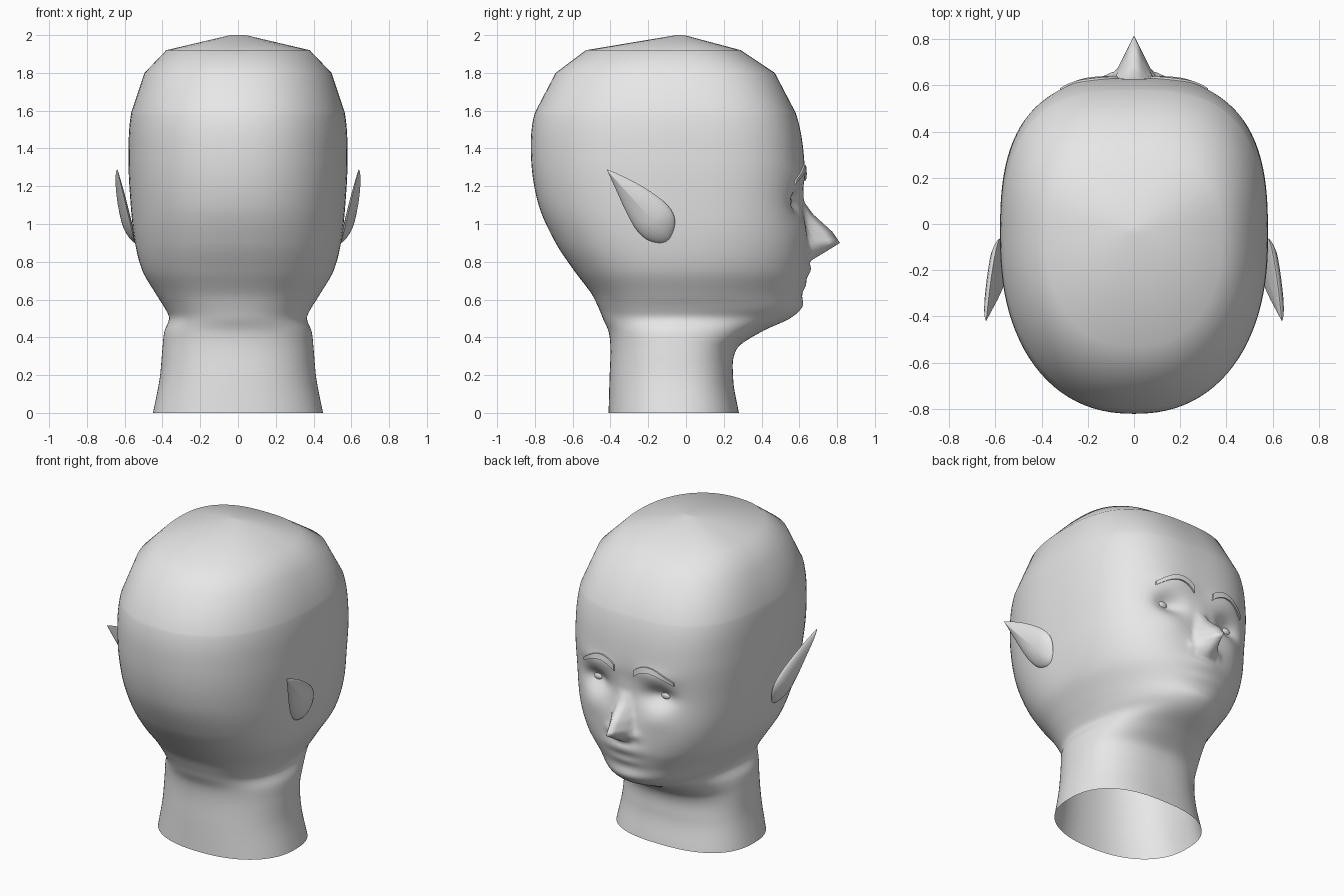
import bpy, bmesh, math
from mathutils import Vector
from mathutils.bvhtree import BVHTree

if "Cube" in bpy.data.objects:
    bpy.data.objects.remove(bpy.data.objects["Cube"], do_unlink=True)

skin = bpy.data.materials.new("plain_grey")
skin.diffuse_color = (0.8, 0.8, 0.8, 1)
skin.use_nodes = True
skin.node_tree.nodes["Principled BSDF"].inputs["Base Color"].default_value = (0.8, 0.8, 0.8, 1)

# Head sections: height, half width, back y, front y, squareness of the front
SECTIONS = [
    (0, .45, -.41, .28, 2.5), (.18, .415, -.405, .25, 2.5), (.34, .4, -.4, .27, 2.4),
    (.43, .39, -.41, .4, 2.1), (.5, .365, -.44, .55, 2), (.55, .385, -.46, .6, 2.1),
    (.63, .435, -.5, .615, 2.2), (.75, .505, -.59, .64, 2.4), (.9, .545, -.69, .645, 2.6),
    (1.1, .568, -.78, .62, 2.8), (1.35, .58, -.82, .625, 2.8), (1.59, .565, -.8, .58, 2.8),
    (1.8, .495, -.69, .47, 2.7), (1.92, .38, -.53, .29, 2.6), (2, .04, -.05, -.01, 2)]
BACK_SQUARENESS = 2.25
# Nose ridge: height, how far it stands out, half width
NOSE = [(.8, 0, .08), (.83, .055, .085), (.9, .17, .085), (.96, .135, .08),
        (1.05, .05, .06), (1.12, .005, .05), (1.2, 0, .05)]
# Soft face shapes: x, z, spread in x, spread in z, depth
FACE = [(.22, 1.12, .09, .06, -.055), (.2, 1.26, .13, .05, .012),
        (.22, .98, .1, .07, .01), (0, .76, .12, .04, .02),
        (0, .675, .1, .025, .01), (0, .57, .12, .035, .012),
        (.09, .86, .03, .03, .015)]
CENTRE = -.06
DOME = 1.59
SIDES = 144


def sample(table, z, smooth):
    """Interpolate table rows at height z."""
    last = len(table) - 1
    i = max(k for k in range(last) if table[k][0] <= z or k == 0)
    a, b = table[i], table[i + 1]
    before, after = table[max(i - 1, 0)], table[min(i + 2, last)]
    span = b[0] - a[0]
    t = min(max((z - a[0]) / span, 0), 1)
    result = []
    for c in range(1, len(a)):
        if smooth:
            ma = (b[c] - before[c]) / (b[0] - before[0]) * span
            mb = (after[c] - a[c]) / (after[0] - a[0]) * span
            d = b[c] - a[c]
            result.append(a[c] + t * (ma + t * (3 * d - 2 * ma - mb + t * (ma + mb - 2 * d))))
        else:
            result.append(a[c] + (b[c] - a[c]) * t)
    return result


def relief(x, z):
    """Forward offset of the face at a point."""
    total = 0
    for fx, fz, sx, sz, depth in FACE:
        total += depth * math.exp(-((abs(x) - fx) / sx) ** 2 - ((z - fz) / sz) ** 2)
    height, width = sample(NOSE, z, False)
    return total + height * max(0, 1 - abs(x) / width)


def ring(z):
    w, back, front, squareness = sample(SECTIONS, z, z < DOME)
    middle = CENTRE if z < 1.95 else (front + back) / 2
    points = []
    for k in range(SIDES):
        t = 2 * math.pi * k / SIDES
        angle = t - .55 * math.sin(t)  # closer spacing over the face
        s, c = math.sin(angle), math.cos(angle)
        n = squareness if c > 0 else BACK_SQUARENESS
        reach = front - middle if c > 0 else middle - back
        x = w * math.copysign(abs(s) ** (2 / n), s)
        y = middle + reach * math.copysign(abs(c) ** (2 / n), c)
        if c > 0 and z < DOME:
            y += relief(x, z)
        points.append((x, y, z))
    return points


def bridge(bm, a, b):
    for k in range(len(a)):
        j = (k + 1) % len(a)
        bm.faces.new((a[k], a[j], b[j], b[k]))


def finish(bm, name, angle=180):
    bmesh.ops.recalc_face_normals(bm, faces=bm.faces)
    mesh = bpy.data.meshes.new(name)
    bm.to_mesh(mesh)
    bm.free()
    obj = bpy.data.objects.new(name, mesh)
    bpy.context.collection.objects.link(obj)
    mesh.materials.append(skin)
    bpy.ops.object.select_all(action="DESELECT")
    obj.select_set(True)
    bpy.context.view_layer.objects.active = obj
    bpy.ops.object.shade_smooth_by_angle(angle=math.radians(angle))


# Head and neck, open underneath
bm = bmesh.new()
levels = [DOME * k / 106 for k in range(107)] + [row[0] for row in SECTIONS[-3:]]
loops = [[bm.verts.new(p) for p in ring(z)] for z in levels]
for lower, upper in zip(loops, loops[1:]):
    bridge(bm, lower, upper)
bm.faces.new(loops[-1])
surface = BVHTree.FromBMesh(bm)
finish(bm, "head")


def on_face(x, z, lift):
    hit = surface.ray_cast(Vector((x, 2, z)), Vector((0, -1, 0)))[0]
    return Vector((x, hit.y + lift, z))


# Ear outline in y and z, starting at the tip
EAR = [(-.42, 1.29), (-.36, 1.265), (-.25, 1.21), (-.13, 1.13), (-.07, 1.06), (-.06, .99),
       (-.09, .92), (-.14, .9), (-.21, .92), (-.27, .98), (-.32, 1.07), (-.37, 1.18)]


def smooth_outline(points, steps=4):
    """Rounded closed outline that keeps the first point sharp."""
    out = []
    n = len(points)
    for i in range(n):
        a, b = Vector(points[i]), Vector(points[(i + 1) % n])
        before = Vector(points[i - 1]) if i else a
        after = Vector(points[(i + 2) % n]) if i < n - 1 else b
        for k in range(steps):
            t = k / steps
            ma, mb, d = (b - before) / 2, (after - a) / 2, b - a
            out.append(a + t * (ma + t * (3 * d - 2 * ma - mb + t * (ma + mb - 2 * d))))
    return out


def make_ear(side, name):
    bm = bmesh.new()
    outline = smooth_outline(EAR)
    core = Vector((-.18, 1.02))

    def loop(r, bulge):
        verts = []
        for p in outline:
            q = core + (p - core) * r
            x = .33 + .24 * q.y + bulge * (1 - r * r) ** .7
            verts.append(bm.verts.new((side * x, q.x, q.y)))
        return verts

    rim = loop(1, 0)
    for bulge in (.045, -.01):  # outer and inner sides
        last = rim
        for r in (.97, .9, .78, .6, .35, .1):
            new = loop(r, bulge)
            bridge(bm, last, new)
            last = new
        bm.faces.new(last)
    finish(bm, name, 80)


def make_brow(side, name):
    bm = bmesh.new()
    rows = []
    for k in range(17):
        t = k / 16
        x = side * (.07 + .25 * t)
        z = 1.25 + .055 * math.sin(math.pi * t ** .85) - .025 * t
        half = .021 - .009 * t
        rows.append([bm.verts.new(on_face(x, z + dz, lift)) for dz, lift in
                     ((-half, -.005), (-half, .009), (half, .009), (half, -.005))])
    for a, b in zip(rows, rows[1:]):
        bridge(bm, a, b)
    bm.faces.new(rows[0])
    bm.faces.new(rows[-1])
    finish(bm, name, 40)


def make_eye(side, name):
    bm = bmesh.new()
    bmesh.ops.create_uvsphere(bm, u_segments=20, v_segments=12, radius=1)
    bmesh.ops.scale(bm, vec=(.03, .013, .021), verts=bm.verts)
    bmesh.ops.translate(bm, vec=on_face(side * .24, 1.12, 0), verts=bm.verts)
    finish(bm, name)


# Paired features
for side, word in ((1, "left"), (-1, "right")):
    make_ear(side, word + "_ear")
    make_brow(side, word + "_eyebrow")
    make_eye(side, word + "_eye")
